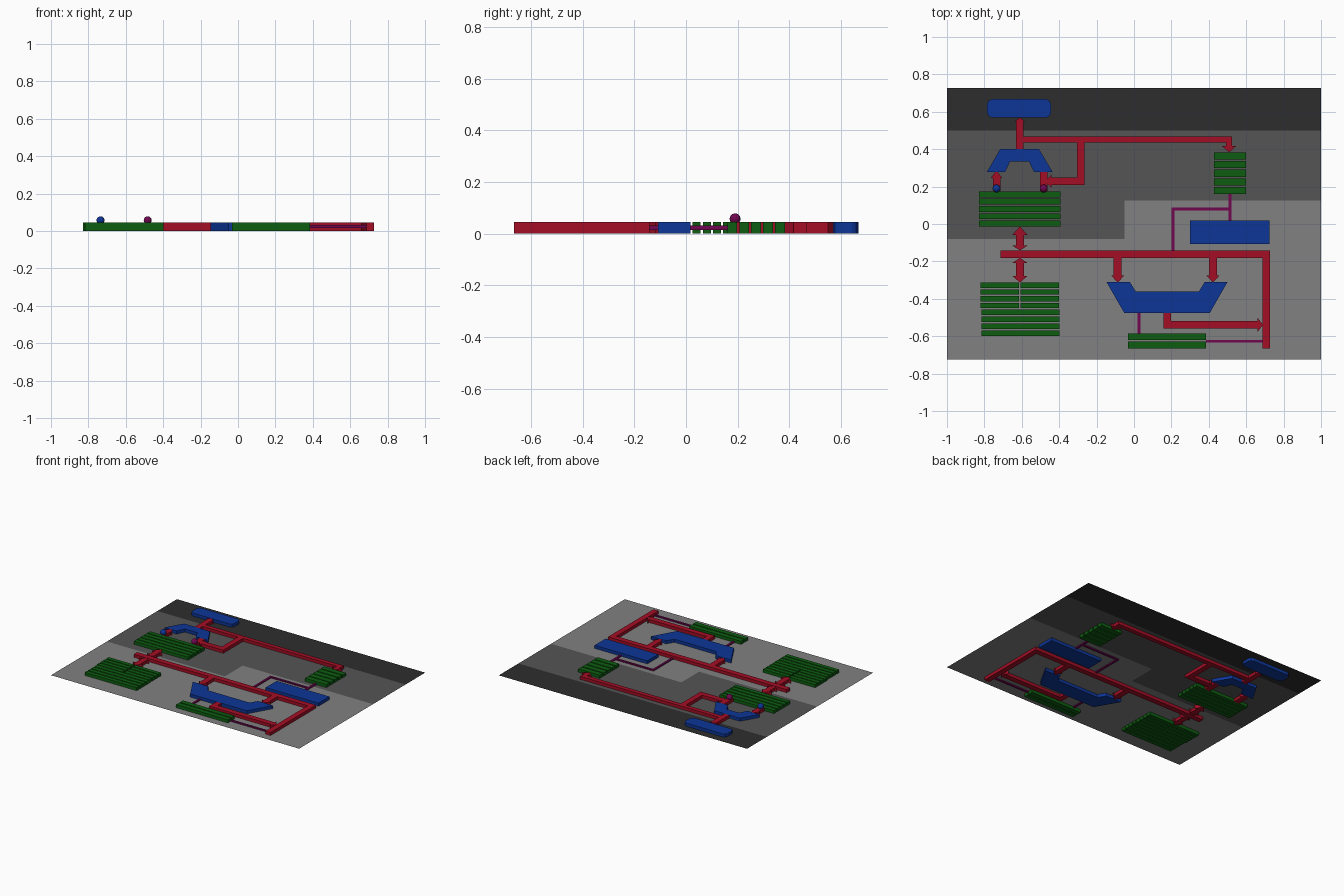
import bpy, bmesh
from mathutils import Vector

if "Cube" in bpy.data.objects:
    bpy.data.objects.remove(bpy.data.objects["Cube"])

H = 0.045          # thickness of the raised blocks
MID = H / 2        # the backing sheet runs through their middle


def material(name, rgb):
    m = bpy.data.materials.new(name)
    m.diffuse_color = (*rgb, 1)
    m.use_nodes = True
    m.node_tree.nodes["Principled BSDF"].inputs["Base Color"].default_value = m.diffuse_color
    return m


RED = material("bus red", (0.37, 0.004, 0.018))
BLUE = material("unit blue", (0.004, 0.036, 0.31))
GREEN = material("register green", (0.004, 0.108, 0.005))
PURPLE = material("wire purple", (0.16, 0.002, 0.08))
LIGHT = material("light grey", (0.22, 0.22, 0.22))
GREY = material("mid grey", (0.09, 0.09, 0.09))
DARK = material("dark grey", (0.027, 0.027, 0.027))


def finish(bm, name, mat):
    me = bpy.data.meshes.new(name)
    bm.to_mesh(me)
    bm.free()
    ob = bpy.data.objects.new(name, me)
    me.materials.append(mat)
    bpy.context.collection.objects.link(ob)
    return ob


def plate(name, outlines, mat, h=H):
    """Extrude flat outlines symmetrically about the sheet (h = 0: flat)."""
    bm = bmesh.new()
    for pts in outlines:
        f = bm.faces.new([bm.verts.new((x, y, MID - h / 2)) for x, y in pts])
        f.normal_update()
        if f.normal.z < 0:
            f.normal_flip()
        if h:
            ext = bmesh.ops.extrude_face_region(bm, geom=[f], use_keep_orig=True)
            top = [v for v in ext["geom"] if isinstance(v, bmesh.types.BMVert)]
            bmesh.ops.translate(bm, verts=top, vec=(0, 0, h))
    if h:
        bmesh.ops.recalc_face_normals(bm, faces=bm.faces)
    return finish(bm, name, mat)


def rect(x0, x1, y0, y1):
    return [(x0, y0), (x1, y0), (x1, y1), (x0, y1)]


def slats(x0, x1, y0, y1, n, gap=0.008):
    """A bank of n bars separated by narrow slots."""
    s = (y1 - y0 + gap) / n
    return [rect(x0, x1, y0 + i * s, y0 + (i + 1) * s - gap) for i in range(n)]


def track(path, w, start=None, end=None):
    """Mitred right-angle strip; start / end = (head length, half width)."""
    p = [Vector(q) for q in path]
    dirs = [(b - a).normalized() for a, b in zip(p, p[1:])]
    left, right = [], []

    def side(q, off):
        left.append(q + off)
        right.append(q - off)

    perp = [Vector((-d.y, d.x)) for d in dirs]
    if start:
        base = p[0] + dirs[0] * start[0]
        left.append(p[0])
        side(base, perp[0] * start[1])
        side(base, perp[0] * w / 2)
    else:
        side(p[0], perp[0] * w / 2)
    for i in range(1, len(p) - 1):
        side(p[i], (perp[i - 1] + perp[i]) * w / 2)
    if end:
        base = p[-1] - dirs[-1] * end[0]
        side(base, perp[-1] * w / 2)
        side(base, perp[-1] * end[1])
        left.append(p[-1])
    else:
        side(p[-1], perp[-1] * w / 2)
    return [tuple(q) for q in left + right[::-1]]


# Backing sheet in three grey zones
plate("sheet_top_zone", [rect(-1, 1, 0.5, 0.726)], DARK, 0)
plate("sheet_middle_zone", [[(-1, -0.08), (-0.05, -0.08), (-0.05, 0.125),
                             (1, 0.125), (1, 0.5), (-1, 0.5)]], GREY, 0)
plate("sheet_lower_zone", [[(-1, -0.724), (1, -0.724), (1, 0.125), (-0.05, 0.125),
                            (-0.05, -0.08), (-1, -0.08)]], LIGHT, 0)

# Blue units
c = 0.008
x0, x1, y0, y1 = -0.785, -0.444, 0.569, 0.667
rounded = []
for cx, cy, sx, sy in ((x0, y0, 1, 1), (x1, y0, -1, 1), (x1, y1, -1, -1), (x0, y1, 1, -1)):
    arc = [(cx, cy + sy * 3 * c), (cx + sx * c, cy + sy * c), (cx + sx * 3 * c, cy)]
    rounded += arc if sx == sy else arc[::-1]
plate("memory_block", [rounded], BLUE)
plate("side_block", [rect(0.299, 0.724, -0.108, 0.018)], BLUE)
plate("upper_adder", [[(-0.715, 0.401), (-0.508, 0.401), (-0.435, 0.278), (-0.535, 0.278),
                       (-0.562, 0.335), (-0.662, 0.335), (-0.69, 0.278), (-0.787, 0.278)]], BLUE)
plate("lower_adder", [[(-0.147, -0.31), (-0.022, -0.31), (0.01, -0.362), (0.346, -0.362),
                       (0.378, -0.31), (0.5, -0.31), (0.405, -0.476), (-0.052, -0.476)]], BLUE)

# Green register banks
plate("upper_left_bank", slats(-0.83, -0.393, -0.013, 0.174, 5), GREEN)
plate("right_bank", slats(0.427, 0.6, 0.16, 0.383, 5), GREEN)
plate("lower_left_bank", slats(-0.822, -0.614, -0.45, -0.313, 4)
      + slats(-0.606, -0.4, -0.45, -0.313, 4)
      + slats(-0.816, -0.398, -0.598, -0.457, 4), GREEN)
plate("flag_bank", slats(-0.033, 0.384, -0.665, -0.586, 2), GREEN)

# Red buses and arrows
HEAD = (0.037, 0.034)
plate("upper_bus", [
    track([(-0.61, 0.401), (-0.61, 0.569)], 0.04, end=(0.02, 0.027)),
    track([(-0.59, 0.452), (0.508, 0.452), (0.508, 0.383)], 0.033, end=(0.033, 0.037)),
    track([(-0.285, 0.436), (-0.285, 0.229), (-0.475, 0.229)], 0.04, end=(0.035, 0.037)),
], RED)
plate("adder_input_arrows", [
    track([(-0.735, 0.174), (-0.735, 0.287)], 0.04, end=(0.04, 0.03)),
    track([(-0.483, 0.174), (-0.483, 0.28)], 0.04),
], RED)
plate("main_bus", [track([(-0.713, -0.161), (0.707, -0.161), (0.707, -0.665)], 0.04)], RED)
plate("bank_double_arrows", [
    track([(-0.61, -0.013), (-0.61, -0.141)], 0.042, (0.045, 0.04), (0.025, 0.04)),
    track([(-0.61, -0.181), (-0.61, -0.313)], 0.042, (0.027, 0.04), (0.035, 0.04)),
], RED)
plate("lower_adder_arrows",
      [track([(x, -0.181), (x, -0.313)], 0.043, end=HEAD) for x in (-0.087, 0.422)], RED)
plate("result_arrow",
      [track([(0.179, -0.476), (0.179, -0.539), (0.69, -0.539)], 0.04, end=(0.03, 0.038))], RED)

# Thin purple wires
plate("wires", [
    track([(0.513, 0.16), (0.513, 0.018)], 0.015),
    track([(0.506, 0.08), (0.208, 0.08), (0.208, -0.141)], 0.015),
    track([(0.026, -0.476), (0.026, -0.586)], 0.015),
    track([(0.384, -0.627), (0.687, -0.627)], 0.015),
], PURPLE, 0.016)

# Small marker balls
for name, x, mat in (("left_ball", -0.735, BLUE), ("right_ball", -0.483, PURPLE)):
    bm = bmesh.new()
    bmesh.ops.create_uvsphere(bm, u_segments=24, v_segments=14, radius=0.021)
    bmesh.ops.translate(bm, verts=bm.verts, vec=(x, 0.19, 0.057))
    for f in bm.faces:
        f.smooth = True
    finish(bm, name, mat)
